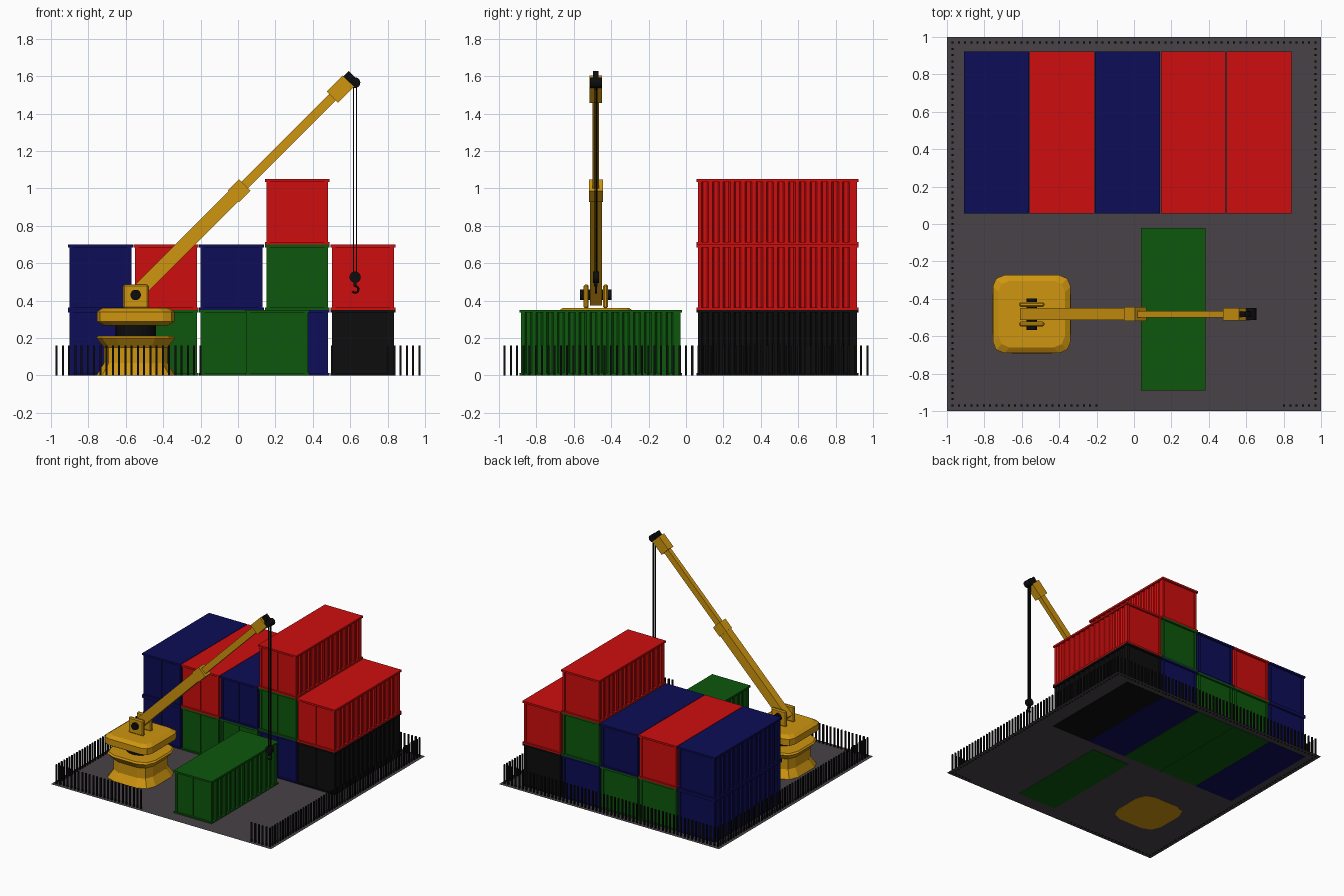
import bpy, bmesh
from math import cos, sin, pi, atan2
from mathutils import Matrix, Vector

cube = bpy.data.objects.get("Cube")
if cube:
    bpy.data.objects.remove(cube, do_unlink=True)


def material(name, r, g, b):
    m = bpy.data.materials.new(name)
    m.use_nodes = True
    m.diffuse_color = (r, g, b, 1)
    m.node_tree.nodes["Principled BSDF"].inputs["Base Color"].default_value = (r, g, b, 1)
    return m


RED = material("red paint", 0.62, 0.004, 0.004)
BLUE = material("navy paint", 0.004, 0.004, 0.095)
GREEN = material("green paint", 0.004, 0.095, 0.004)
BLACK = material("black", 0.004, 0.004, 0.004)
YELLOW = material("crane yellow", 0.62, 0.30, 0.005)
ASPHALT = material("asphalt", 0.063, 0.054, 0.063)


def finish(name, bm, mat):
    bmesh.ops.recalc_face_normals(bm, faces=bm.faces)
    me = bpy.data.meshes.new(name)
    bm.to_mesh(me)
    bm.free()
    me.materials.append(mat)
    ob = bpy.data.objects.new(name, me)
    bpy.context.collection.objects.link(ob)
    return ob


def add_box(bm, centre, size, rot=Matrix()):
    m = Matrix.Translation(centre) @ rot @ Matrix.Diagonal((*size, 1))
    bmesh.ops.create_cube(bm, size=1, matrix=m)


def add_cyl(bm, centre, radius, depth, rot=Matrix(), sides=20):
    bmesh.ops.create_cone(bm, cap_ends=True, segments=sides, radius1=radius, radius2=radius,
                          depth=depth, matrix=Matrix.Translation(centre) @ rot)


def add_loft(bm, rings):
    # Skin a stack of matching outlines and close both ends
    loops = [[bm.verts.new(p) for p in ring] for ring in rings]
    n = len(loops[0])
    for a, b in zip(loops, loops[1:]):
        for i in range(n):
            bm.faces.new((a[i], a[(i + 1) % n], b[(i + 1) % n], b[i]))
    bm.faces.new(loops[0])
    bm.faces.new(loops[-1])


def rounded_square(cx, cy, half, corner, z, steps=2):
    pts = []
    for q in range(4):
        mid = pi / 4 + q * pi / 2
        ox = cx + (half - corner) * (1 if cos(mid) > 0 else -1)
        oy = cy + (half - corner) * (1 if sin(mid) > 0 else -1)
        for k in range(steps + 1):
            a = q * pi / 2 + k * pi / 2 / steps
            pts.append((ox + corner * cos(a), oy + corner * sin(a), z))
    return pts


# Ground slab surface
bm = bmesh.new()
bmesh.ops.create_grid(bm, x_segments=1, y_segments=1, size=1,
                      matrix=Matrix.Translation((0, 0, 0.003)))
finish("ground", bm, ASPHALT)

# Perimeter fence posts, with a gate gap at the front
bm = bmesh.new()
STEPS, EDGE = 58, 0.97
for i in range(STEPS + 1):
    t = -EDGE + 2 * EDGE * i / STEPS
    spots = [(t, EDGE)]
    if t < -0.2 or t > 0.78:
        spots.append((t, -EDGE))
    if 0 < i < STEPS:
        spots += [(-EDGE, t), (EDGE, t)]
    for x, y in spots:
        add_box(bm, (x, y, 0.08), (0.011, 0.011, 0.16))
finish("fence_posts", bm, BLACK)


# Shipping containers
W, L, H = 0.347, 0.868, 0.35


def container(name, x, y, z, mat):
    bm = bmesh.new()
    hx, hy, ribs, depth = W / 2 - 0.008, L / 2 - 0.008, 14, 0.012
    # Corrugated walls
    side = []
    pitch = 2 * (hy - 0.02) / ribs
    for i in range(ribs):
        y0 = -hy + 0.02 + i * pitch
        for f, d in ((0, 0), (0.15, depth), (0.5, depth), (0.65, 0)):
            side.append((hx - d, y0 + f * pitch))
    side.append((hx, hy - 0.02))
    end = hy - 0.008
    outline = [(hx, -end)] + side + [(hx, end)]
    outline += [(-px, -py) for px, py in outline]
    add_loft(bm, [[(px, py, h) for px, py in outline] for h in (0.004, H - 0.004)])
    # Floor and roof rails
    add_box(bm, (0, 0, 0.006), (W, L, 0.012))
    add_box(bm, (0, 0, H - 0.0075), (W, L, 0.015))
    # Corner posts
    for sx in (-1, 1):
        for sy in (-1, 1):
            add_box(bm, (sx * (hx - 0.01), sy * (hy - 0.01), H / 2), (0.02, 0.02, H - 0.01))
        # Door leaf
        add_box(bm, (sx * 0.074, -hy + 0.006, H / 2), (0.142, 0.008, H - 0.03))
    bmesh.ops.translate(bm, verts=bm.verts, vec=(x, y, z))
    finish(name, bm, mat)


stacks = [(BLUE, BLUE), (GREEN, RED), (GREEN, BLUE), (BLUE, GREEN, RED), (BLACK, RED)]
for col, stack in enumerate(stacks):
    for level, mat in enumerate(stack):
        container(f"container_{col + 1}_{level + 1}", -0.736 + 0.351 * col, 0.489, level * H, mat)
container("container_front", 0.21, -0.455, 0, GREEN)

# Crane pedestal and turntable
CX, CY = -0.547, -0.482
bm = bmesh.new()
add_loft(bm, [rounded_square(CX, CY, h, h * 0.5, z) for h, z in
              ((0.21, 0), (0.17, 0.065), (0.17, 0.15), (0.21, 0.2), (0.2, 0.212))])
finish("crane_pedestal", bm, YELLOW)

bm = bmesh.new()
add_cyl(bm, (CX, CY, 0.24), 0.108, 0.07, sides=24)
finish("slewing_ring", bm, BLACK)

bm = bmesh.new()
add_loft(bm, [rounded_square(CX, CY, h, 0.06, z) for h, z in
              ((0.175, 0.268), (0.208, 0.288), (0.208, 0.34), (0.178, 0.36))])
finish("crane_deck", bm, YELLOW)

# Boom mounting brackets and pivot pin
TO_Y = Matrix.Rotation(pi / 2, 4, 'X')
bm = bmesh.new()
for s in (-1, 1):
    add_box(bm, (CX, CY + s * 0.052, 0.422), (0.135, 0.026, 0.128))
ob = finish("boom_brackets", bm, YELLOW)
bev = ob.modifiers.new("bevel", 'BEVEL')
bev.width = 0.008
bm = bmesh.new()
add_cyl(bm, (CX, CY, 0.43), 0.028, 0.17, TO_Y)
finish("pivot_pin", bm, BLACK)

# Telescopic boom, measured along its own axis from the pivot
start, tip = Vector((CX, CY, 0.435)), Vector((0.548, CY, 1.53))
axis = (tip - start).normalized()
reach = (tip - start).length
ROT = Matrix.Rotation(-atan2(axis.z, axis.x), 4, 'Y')
mid = reach * 0.505


def boom_part(name, a, b, width, height, mat):
    bm = bmesh.new()
    add_box(bm, start + axis * (a + b) / 2, (b - a, width, height), ROT)
    return finish(name, bm, mat)


boom_part("lower_boom", -0.05, mid, 0.064, 0.075, YELLOW)
boom_part("boom_collar", mid - 0.042, mid + 0.042, 0.075, 0.087, YELLOW)
boom_part("upper_boom", mid, reach, 0.036, 0.05, YELLOW)
boom_part("boom_head", reach - 0.06, reach + 0.06, 0.066, 0.085, YELLOW)
boom_part("tip_mount", reach + 0.05, reach + 0.1, 0.03, 0.075, BLACK)

# Pulley at the tip
PX = 0.626
bm = bmesh.new()
add_cyl(bm, (PX, CY, 1.565), 0.028, 0.064, TO_Y)
finish("tip_pulley", bm, BLACK)

# Hoist cables
bm = bmesh.new()
for dx in (-0.008, 0.008):
    for dy in (-0.005, 0.005):
        add_cyl(bm, (PX + dx, CY + dy, 1.045), 0.003, 1.03, sides=6)
finish("hoist_cables", bm, BLACK)

# Hook block and hook
bm = bmesh.new()
add_cyl(bm, (PX, CY, 0.525), 0.03, 0.032, TO_Y)
add_box(bm, (PX, CY, 0.495), (0.016, 0.02, 0.04))
finish("hook_block", bm, BLACK)
curve = bpy.data.curves.new("hook", 'CURVE')
curve.dimensions = '3D'
curve.bevel_depth = 0.006
curve.bevel_resolution = 1
curve.use_fill_caps = True
path = [(PX, CY, 0.49, 1)]
for k in range(9):
    a = pi * 0.5 - k * pi * 1.3 / 8
    path.append((PX + 0.018 * cos(a), CY, 0.46 + 0.018 * sin(a), 1))
spline = curve.splines.new('POLY')
spline.points.add(len(path) - 1)
for p, co in zip(spline.points, path):
    p.co = co
curve.materials.append(BLACK)
hook = bpy.data.objects.new("hook", curve)
bpy.context.collection.objects.link(hook)
